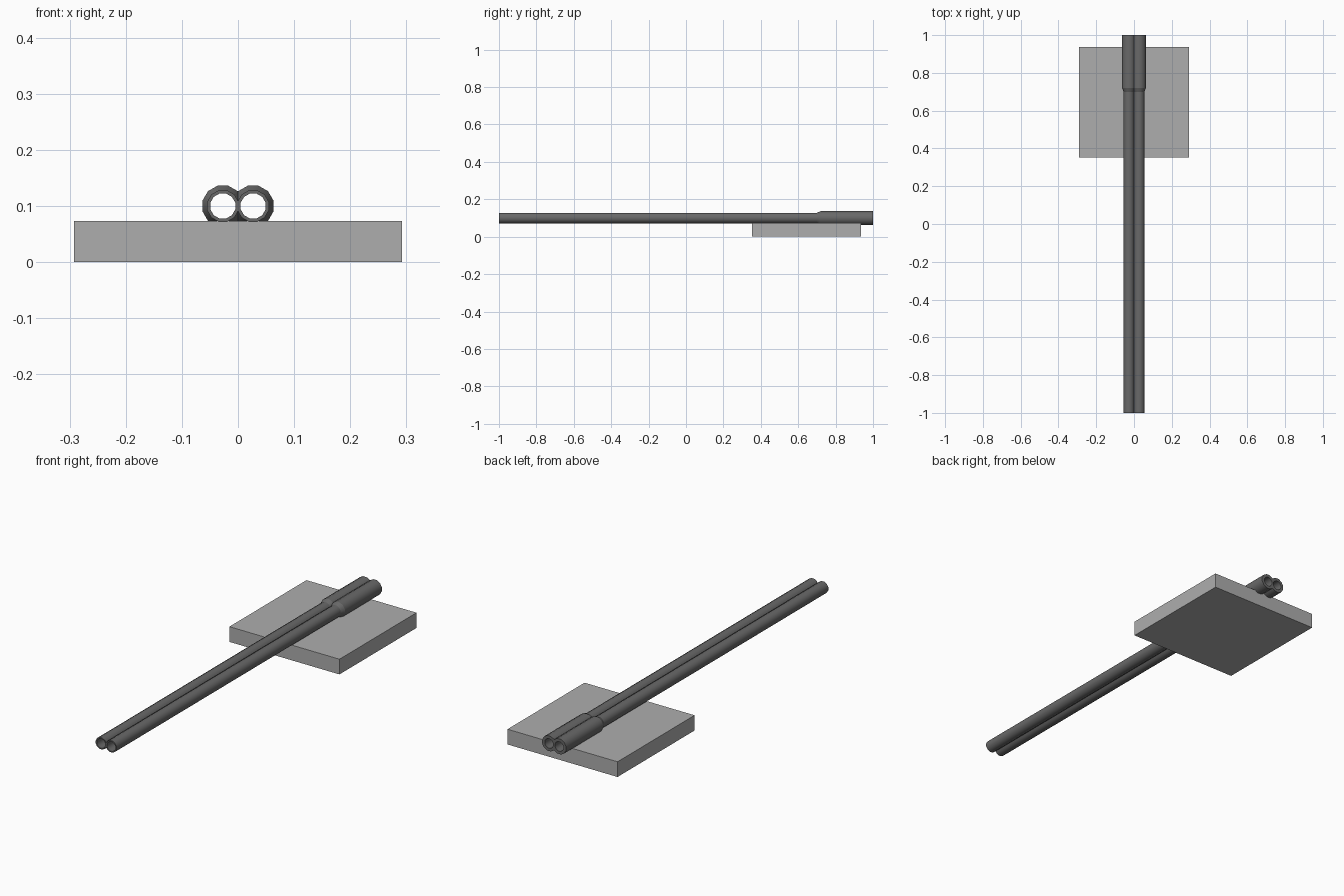
import bpy, bmesh, math
from mathutils import Vector

if "Cube" in bpy.data.objects:
    bpy.data.objects.remove(bpy.data.objects["Cube"])


def material(name, rgb):
    m = bpy.data.materials.new(name)
    m.diffuse_color = (*rgb, 1.0)
    m.use_nodes = True
    m.node_tree.nodes["Principled BSDF"].inputs["Base Color"].default_value = m.diffuse_color
    return m


def add_object(name, bm, mat):
    mesh = bpy.data.meshes.new(name)
    bm.to_mesh(mesh)
    bm.free()
    mesh.materials.append(mat)
    obj = bpy.data.objects.new(name, mesh)
    bpy.context.collection.objects.link(obj)
    return obj


barrel_grey = material("dark barrel grey", (0.14, 0.14, 0.14))
plate_grey = material("light plate grey", (0.42, 0.42, 0.42))

SIDES = 12
AXIS_X, AXIS_Z = 0.027, 0.10

# Tube section as (radius, y): slim barrel, step up to the breech, bore
profile = [(0.029, -1), (0.029, 0.70), (0.0375, 0.72),
           (0.0375, 1), (0.023, 1), (0.023, -1)]

bm = bmesh.new()
rings = []
for r, y in profile:
    ring = []
    for i in range(SIDES):
        a = 2 * math.pi * (i + 0.5) / SIDES
        ring.append(bm.verts.new((AXIS_X + r * math.cos(a), y,
                                  AXIS_Z + r * math.sin(a))))
    rings.append(ring)
for k, a in enumerate(rings):
    b = rings[(k + 1) % len(rings)]
    for i in range(SIDES):
        j = (i + 1) % SIDES
        bm.faces.new((a[i], a[j], b[j], b[i])).smooth = True
# Keep every ring crisp while the tube walls shade smoothly
for ring in rings:
    for i in range(SIDES):
        bm.edges.get((ring[i], ring[(i + 1) % SIDES])).smooth = False
bmesh.ops.recalc_face_normals(bm, faces=bm.faces[:])

# Trim the tube at the centre plane so the pair joins without blocking the bores
bmesh.ops.bisect_plane(bm, geom=bm.verts[:] + bm.edges[:] + bm.faces[:],
                       plane_co=Vector((0, 0, 0)), plane_no=Vector((1, 0, 0)),
                       clear_inner=True)
barrels = add_object("twin_barrels", bm, barrel_grey)
mirror = barrels.modifiers.new("second barrel", 'MIRROR')
mirror.use_axis[0] = True
mirror.use_mirror_merge = False

# Square plate under the breech
bm = bmesh.new()
bmesh.ops.create_cube(bm, size=1)
for v in bm.verts:
    v.co = (v.co.x * 0.584, 0.644 + v.co.y * 0.584, (v.co.z + 0.5) * 0.073)
add_object("support_plate", bm, plate_grey)
